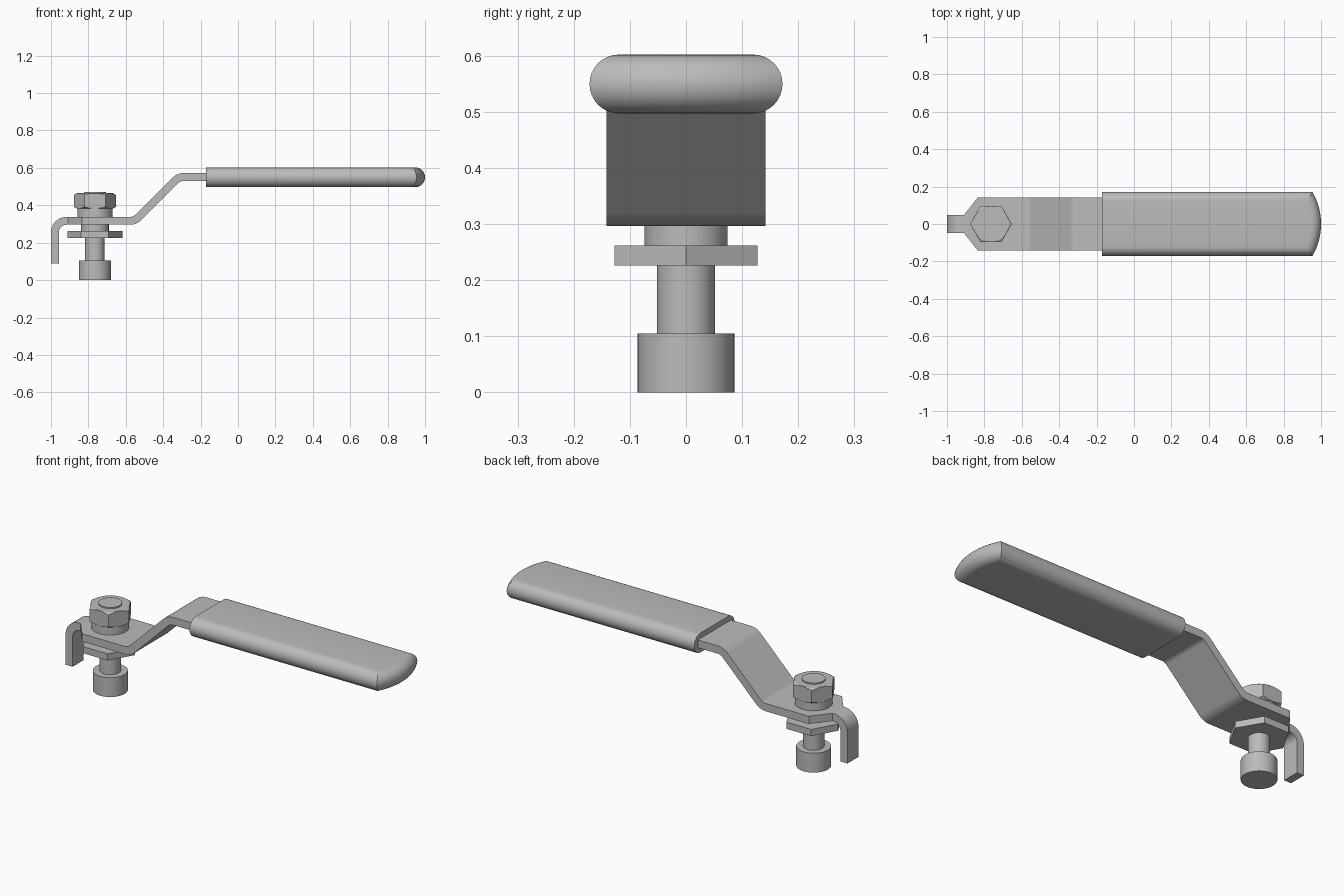
import bpy, bmesh, math
from mathutils import Vector

cube = bpy.data.objects.get("Cube")
if cube:
    bpy.data.objects.remove(cube, do_unlink=True)

GREY = (0.5, 0.5, 0.5, 1)
metal = bpy.data.materials.new("plain grey")
metal.use_nodes = True
metal.diffuse_color = GREY
metal.node_tree.nodes["Principled BSDF"].inputs["Base Color"].default_value = GREY


def loft(name, rings, closed=True, back=False):
    """Skin equal-length rings and cap both ends; open rings may get a back face."""
    bm = bmesh.new()
    rows = [[bm.verts.new(p) for p in ring] for ring in rings]
    n = len(rows[0])
    for a, b in zip(rows, rows[1:]):
        for i in range(n if closed else n - 1):
            j = (i + 1) % n
            bm.faces.new((a[i], a[j], b[j], b[i]))
    bm.faces.new(rows[0])
    bm.faces.new(rows[-1])
    if back:
        bm.faces.new([r[0] for r in rows] + [r[-1] for r in reversed(rows)])
    bmesh.ops.recalc_face_normals(bm, faces=bm.faces[:])
    mesh = bpy.data.meshes.new(name)
    bm.to_mesh(mesh)
    bm.free()
    mesh.materials.append(metal)
    ob = bpy.data.objects.new(name, mesh)
    bpy.context.collection.objects.link(ob)
    bpy.ops.object.select_all(action='DESELECT')
    ob.select_set(True)
    bpy.context.view_layer.objects.active = ob
    bpy.ops.object.shade_smooth_by_angle(angle=math.radians(25))
    return ob


AXIS = -0.765


def ring(radius, z, sides):
    """Ring around the bolt axis; radius and z may depend on the angle."""
    pts = []
    for i in range(sides):
        a = math.tau * i / sides
        r = radius(a) if callable(radius) else radius
        h = z(a) if callable(z) else z
        pts.append((AXIS + r * math.cos(a), r * math.sin(a), h))
    return pts


def post(name, radius, z0, z1, sides=48):
    return loft(name, [ring(radius, z0, sides), ring(radius, z1, sides)])


# Bolt stack under and over the strap
post("foot", 0.086, 0, 0.105)
post("stem", 0.052, 0.105, 0.227)
post("hex_plate", 0.147, 0.226, 0.262, 6)
post("collar", 0.074, 0.262, 0.298)
post("washer", 0.093, 0.337, 0.383)
post("bolt_tip", 0.058, 0.46, 0.472)

# Hex nut with conical chamfers
FLAT = 0.097


def hex_radius(a):
    return FLAT / math.cos(a % (math.pi / 3) - math.pi / 6)


def drop(a):
    return (hex_radius(a) - FLAT) * 0.577


NUT0, NUT1 = 0.382, 0.465
loft("hex_nut", [
    ring(FLAT * 0.99, NUT0, 72),
    ring(hex_radius, lambda a: NUT0 + 0.001 + drop(a), 72),
    ring(hex_radius, lambda a: NUT1 - 0.001 - drop(a), 72),
    ring(FLAT * 0.99, NUT1, 72)])


# Bent strap: filleted centre line in x and z, swept with varying width
def filleted(points, r, steps=10):
    pts = [Vector(p) for p in points]

    def side(d):
        return Vector((-d.y, d.x))
    out = [(pts[0], side((pts[1] - pts[0]).normalized()))]
    for a, p, b in zip(pts, pts[1:], pts[2:]):
        u, v = (p - a).normalized(), (b - p).normalized()
        turn = math.atan2(u.x * v.y - u.y * v.x, u.dot(v))
        if abs(turn) < 0.01:
            out.append((p, side(u)))
            continue
        s = math.copysign(r, turn)
        centre = p - u * r * math.tan(abs(turn) / 2) + side(u) * s
        start = math.atan2(u.y, u.x)
        for k in range(steps + 1):
            t = start + turn * k / steps
            n = side(Vector((math.cos(t), math.sin(t))))
            out.append((centre - n * s, n))
    out.append((pts[-1], side((pts[-1] - pts[-2]).normalized())))
    return out


def half_width(x):
    t = min(max((x + 0.91) / 0.075, 0), 1)
    return 0.047 + t * 0.095


LOW, HIGH, HALF = 0.317, 0.552, 0.021
path = filleted([(-0.979, 0.09), (-0.979, LOW), (-0.91, LOW), (-0.835, LOW),
                 (-0.552, LOW), (-0.315, HIGH), (-0.1, HIGH)], 0.062)
sections = []
for p, n in path:
    w = half_width(p.x)
    hi, lo = p + n * HALF, p - n * HALF
    sections.append([(hi.x, -w, hi.y), (hi.x, w, hi.y), (lo.x, w, lo.y), (lo.x, -w, lo.y)])
loft("strap", sections)

# Grip sleeve: stacked outlines with rounded rim and bowed far end
RIM, WIDE, BOW, BACK, MID = 0.0525, 0.172, 0.344, -0.17, 0.5495
layers = []
for k in range(17):
    a = math.pi * (k / 16 - 0.5)
    inset = RIM * (1 - math.cos(a))
    w, r, z = WIDE - inset, BOW - inset, MID + RIM * math.sin(a)
    sweep = math.asin(w / r)
    arc = [sweep * (i / 10 - 1) for i in range(21)]
    layers.append([(BACK, -w, z)]
                  + [(1 - BOW + r * math.cos(t), r * math.sin(t), z) for t in arc]
                  + [(BACK, w, z)])
loft("grip", layers, closed=False, back=True)
